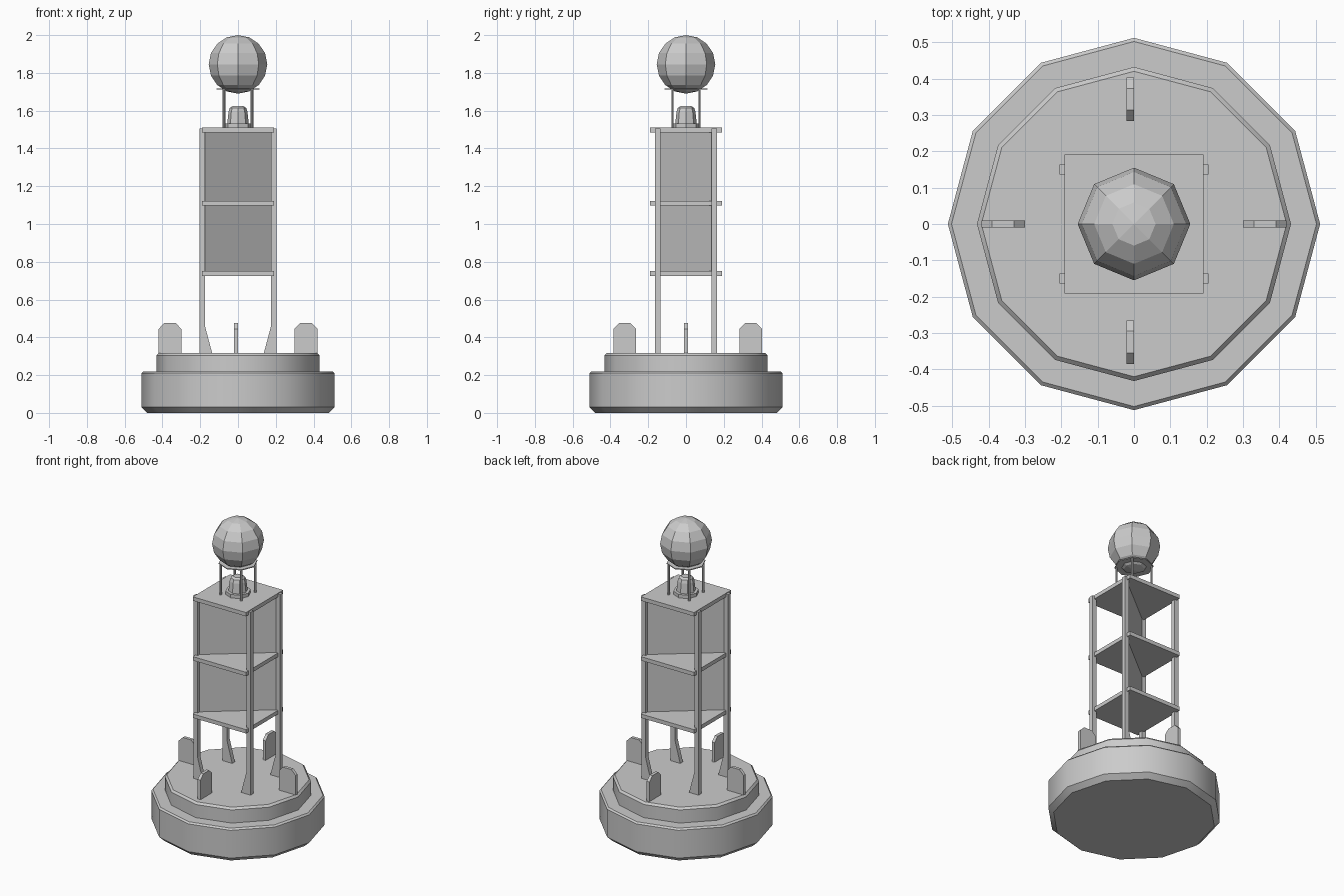
import bpy, bmesh, math
from mathutils import Vector

if "Cube" in bpy.data.objects:
    bpy.data.objects.remove(bpy.data.objects["Cube"])


def mesh_object(name, verts, faces):
    me = bpy.data.meshes.new(name)
    me.from_pydata(verts, [], faces)
    bm = bmesh.new()
    bm.from_mesh(me)
    bmesh.ops.recalc_face_normals(bm, faces=bm.faces)
    bm.to_mesh(me)
    bm.free()
    ob = bpy.data.objects.new(name, me)
    bpy.context.collection.objects.link(ob)
    return ob


def lathe(name, profile, n, at=(0, 0), smooth=None):
    """Stack of n-sided rings (radius, z), capped at both ends."""
    verts = [(at[0] + r * math.cos(2 * math.pi * i / n),
              at[1] + r * math.sin(2 * math.pi * i / n), z)
             for r, z in profile for i in range(n)]
    faces = [(k * n + i, k * n + (i + 1) % n, (k + 1) * n + (i + 1) % n, (k + 1) * n + i)
             for k in range(len(profile) - 1) for i in range(n)]
    faces += [tuple(range(n)), tuple(range((len(profile) - 1) * n, len(profile) * n))]
    ob = mesh_object(name, verts, faces)
    if smooth:
        bpy.context.view_layer.objects.active = ob
        ob.select_set(True)
        bpy.ops.object.shade_smooth_by_angle(angle=math.radians(smooth))
        ob.select_set(False)
    return ob


def slab(name, outline, origin, u, thickness):
    """Upright plate: outline (along u, z), thickened sideways about origin."""
    u = Vector(u).normalized()
    side = u.cross(Vector((0, 0, 1))) * thickness / 2
    n = len(outline)
    verts = [Vector(origin) + u * a + Vector((0, 0, z)) + s * side
             for s in (-1, 1) for a, z in outline]
    faces = [tuple(range(n)), tuple(range(n, 2 * n))]
    faces += [(i, (i + 1) % n, n + (i + 1) % n, n + i) for i in range(n)]
    return mesh_object(name, verts, faces)


# Float hull and its raised deck
lathe("float_hull", [(0.48, 0), (0.512, 0.03), (0.512, 0.21), (0.502, 0.22)], 12, smooth=35)
lathe("float_deck", [(0.432, 0.21), (0.432, 0.305), (0.42, 0.318)], 12, smooth=35)

# Four lifting lugs with clipped corners
lug = [(-0.06, 0.31), (0.06, 0.31), (0.06, 0.445), (0.03, 0.475), (-0.03, 0.475), (-0.06, 0.445)]
for name, pos, u in (("left", (-0.36, 0, 0), (1, 0, 0)), ("right", (0.36, 0, 0), (1, 0, 0)),
                     ("front", (-0.01, -0.325, 0), (0, 1, 0)), ("back", (-0.01, 0.343, 0), (0, 1, 0))):
    slab("lifting_lug_" + name, lug, pos, u, 0.02)

# Four tower legs with flared feet
leg = [(0.205, 0.31), (0.205, 1.505), (0.175, 1.505), (0.175, 0.46), (0.135, 0.31)]
for sx in (-1, 1):
    for sy in (-1, 1):
        slab("tower_leg", leg, (0, sy * 0.15, 0), (sx, 0, 0), 0.028)

# Square reflector plates
for z in (0.725, 1.097, 1.485):
    slab("reflector_plate", [(-0.191, z), (0.191, z), (0.191, z + 0.025), (-0.191, z + 0.025)],
         (0, 0, 0), (1, 0, 0), 0.382)

# Diagonal reflector panel
d = math.hypot(0.19, 0.152)
slab("reflector_panel", [(-d, 0.74), (d, 0.74), (d, 1.49), (-d, 1.49)],
     (0, 0, 0), (0.19, 0.152, 0), 0.008)

# Lantern
lathe("lantern_base", [(0.075, 1.505), (0.075, 1.532)], 8)
lathe("lantern_lens", [(0.057, 1.53), (0.05, 1.595), (0.043, 1.615), (0.028, 1.625)], 8)

# Topmark posts, support disc and ball
for sx in (-1, 1):
    for sy in (-1, 1):
        lathe("topmark_post", [(0.007, 1.505), (0.007, 1.715)], 6, at=(sx * 0.074, sy * 0.072))
lathe("topmark_disc", [(0.115, 1.711), (0.115, 1.717)], 8)
bm = bmesh.new()
bmesh.ops.create_uvsphere(bm, u_segments=8, v_segments=8, radius=0.155)
bmesh.ops.translate(bm, verts=bm.verts, vec=(0, 0, 1.845))
me = bpy.data.meshes.new("topmark_ball")
bm.to_mesh(me)
bm.free()
bpy.context.collection.objects.link(bpy.data.objects.new("topmark_ball", me))
